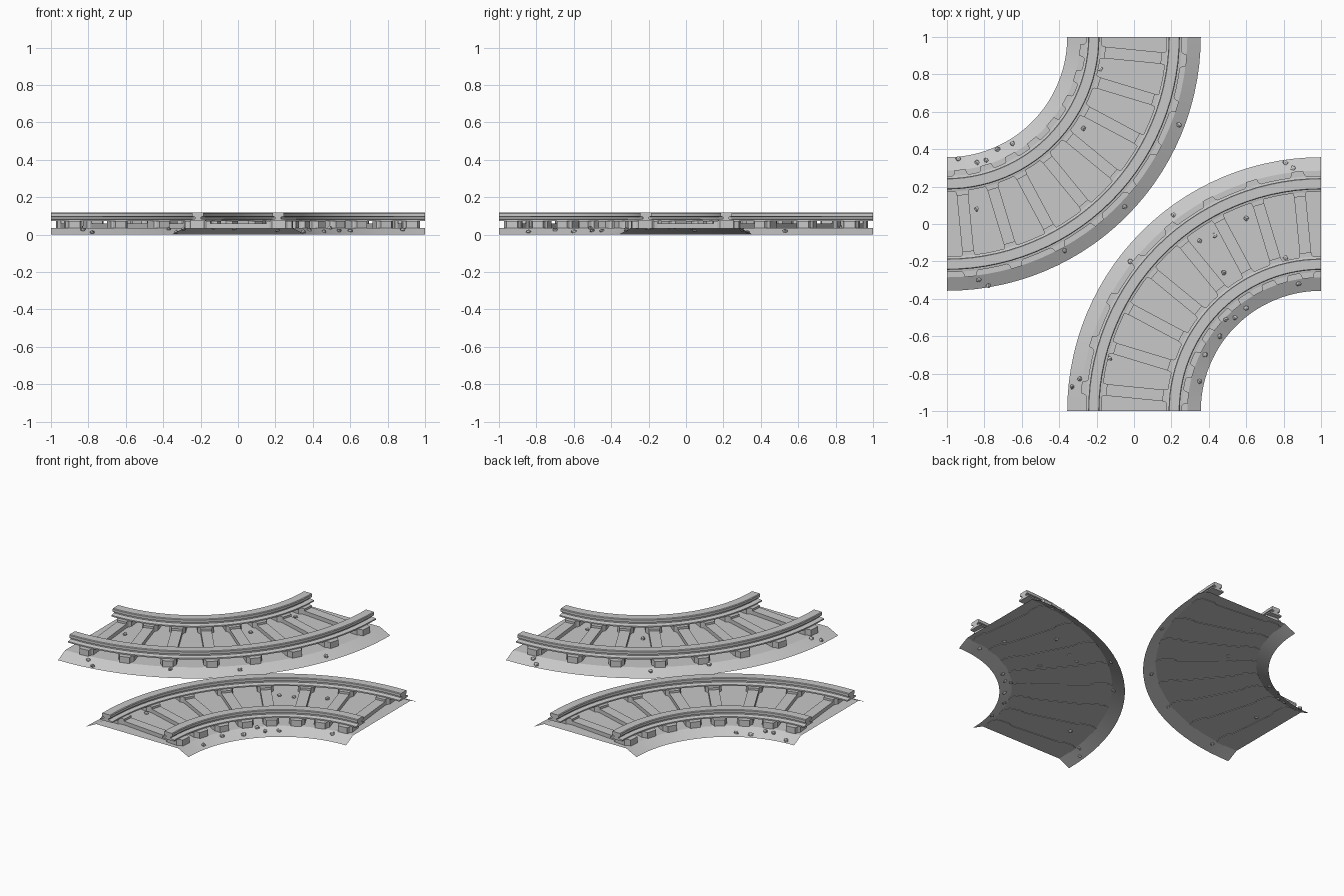
import bpy
import bmesh
import random
from math import cos, sin, pi, hypot, atan2
from mathutils import Matrix, Vector

cube = bpy.data.objects.get("Cube")
if cube:
    bpy.data.objects.remove(cube)

random.seed(4)
STEPS = 28
TIES = 8
GAUGE = 0.215
BED_TOP = 0.036

grey = bpy.data.materials.new("light grey")
grey.use_nodes = True
colour = (0.58, 0.58, 0.58, 1)
grey.diffuse_color = colour
grey.node_tree.nodes["Principled BSDF"].inputs["Base Color"].default_value = colour


def make_mesh(name, bm, closed=True):
    if closed:
        bmesh.ops.recalc_face_normals(bm, faces=bm.faces)
    mesh = bpy.data.meshes.new(name)
    bm.to_mesh(mesh)
    bm.free()
    mesh.materials.append(grey)
    return mesh


def place(name, mesh, location=(0, 0, 0), turn=0, smooth=False):
    obj = bpy.data.objects.new(name, mesh)
    obj.location = location
    obj.rotation_euler.z = turn
    bpy.context.collection.objects.link(obj)
    if smooth:
        bpy.ops.object.select_all(action="DESELECT")
        obj.select_set(True)
        bpy.context.view_layer.objects.active = obj
        bpy.ops.object.shade_smooth_by_angle(angle=pi / 9)
    return obj


def sweep(name, profile, closed):
    """Sweep a (radius, height) profile through a quarter turn."""
    bm = bmesh.new()
    rings = []
    for i in range(STEPS + 1):
        a = -pi / 2 + pi / 2 * i / STEPS
        rings.append([bm.verts.new((r * cos(a), r * sin(a), z)) for r, z in profile])
    n = len(profile)
    for p, q in zip(rings, rings[1:]):
        for j in range(n if closed else n - 1):
            k = (j + 1) % n
            bm.faces.new((p[j], p[k], q[k], q[j]))
    if closed:
        bm.faces.new(rings[0])
        bm.faces.new(rings[-1])
    return make_mesh(name, bm, closed)


def prism(bm, outline, low, high, matrix):
    """Extrude a flat outline between two heights."""
    face = bm.faces.new([bm.verts.new(matrix @ Vector((x, y, low))) for x, y in outline])
    top = bmesh.ops.extrude_face_region(bm, geom=[face])["geom"]
    verts = [v for v in top if isinstance(v, bmesh.types.BMVert)]
    bmesh.ops.translate(bm, verts=verts, vec=(0, 0, high - low))


# Ballast bed: an open shell with sloping shoulders
bed = sweep("ballast_bed", [(0.643, 0), (0.715, BED_TOP), (1.285, BED_TOP), (1.357, 0)], False)

# Rail section: broad foot, thin web, heavy head
half = [(0.042, 0.072), (0.042, 0.08), (0.016, 0.085), (0.016, 0.094),
        (0.03, 0.098), (0.03, 0.114), (0.026, 0.118)]
section = half + [(-x, z) for x, z in reversed(half)]
rails = {side: sweep(side + "_rail", [(1 + s * GAUGE + x, z) for x, z in section], True)
         for side, s in (("inner", -1), ("outer", 1))}

# Ties: a slim low bar joining two wide, chamfered end blocks
block_half = [(0.15, 0.031), (0.168, 0.034), (0.182, 0.046), (0.255, 0.046),
              (0.265, 0.036), (0.287, 0.03)]
block = block_half + [(x, -y) for x, y in reversed(block_half)]
bar = [(-0.16, -0.031), (0.16, -0.031), (0.16, 0.031), (-0.16, 0.031)]
bm = bmesh.new()
for i in range(TIES):
    spin = Matrix.Rotation(-pi / 2 + (i + 0.5) * pi / 2 / TIES, 4, "Z")
    at = spin @ Matrix.Translation((1, 0, 0))
    prism(bm, bar, 0.033, 0.06, at)
    for s in (1, -1):
        prism(bm, [(s * x, y) for x, y in block], 0.033, 0.073, at)
ties = make_mesh("ties", bm)

# Two quarter curves placed back to back
tracks = {"rear": ((-1, 1, 0), 0), "front": ((1, -1, 0), pi)}
for label, (centre, turn) in tracks.items():
    place(label + "_ballast_bed", bed, centre, turn, True)
    place(label + "_ties", ties, centre, turn)
    for side, mesh in rails.items():
        place(label + "_" + side + "_rail", mesh, centre, turn, True)

# Loose stones scattered on the bed and shoulders
stones = {
    "rear": [(-.18, .83), (-.27, .51), (-.84, .08), (-.94, .35), (-.84, .33), (-.79, .34),
             (-.73, .4), (-.65, .43), (-.37, -.14), (-.83, -.3), (-.78, -.33), (.24, .53), (-.05, .09)],
    "front": [(.81, .33), (.85, .3), (.6, .03), (.35, -.09), (.43, -.06), (.48, -.26), (.81, -.18),
              (.88, -.32), (.6, -.45), (.54, -.5), (.49, -.51), (.46, -.6), (.38, -.7), (.35, -.84),
              (-.13, -.72), (-.29, -.83), (-.33, -.87), (-.02, -.2), (.21, .05)],
}
for label, spots in stones.items():
    centre = tracks[label][0]
    bm = bmesh.new()
    for x, y in spots:
        r = hypot(x - centre[0], y - centre[1])
        z = BED_TOP * min(1, (0.357 - abs(r - 1)) / 0.072)
        made = bmesh.ops.create_icosphere(bm, subdivisions=1, radius=0.015)["verts"]
        for v in made:
            v.co *= random.uniform(0.75, 1.15)
            v.co.z *= 0.8
        bmesh.ops.translate(bm, verts=made, vec=(x, y, max(z + 0.003, 0.014)))
    place(label + "_stones", make_mesh(label + "_stones", bm))
